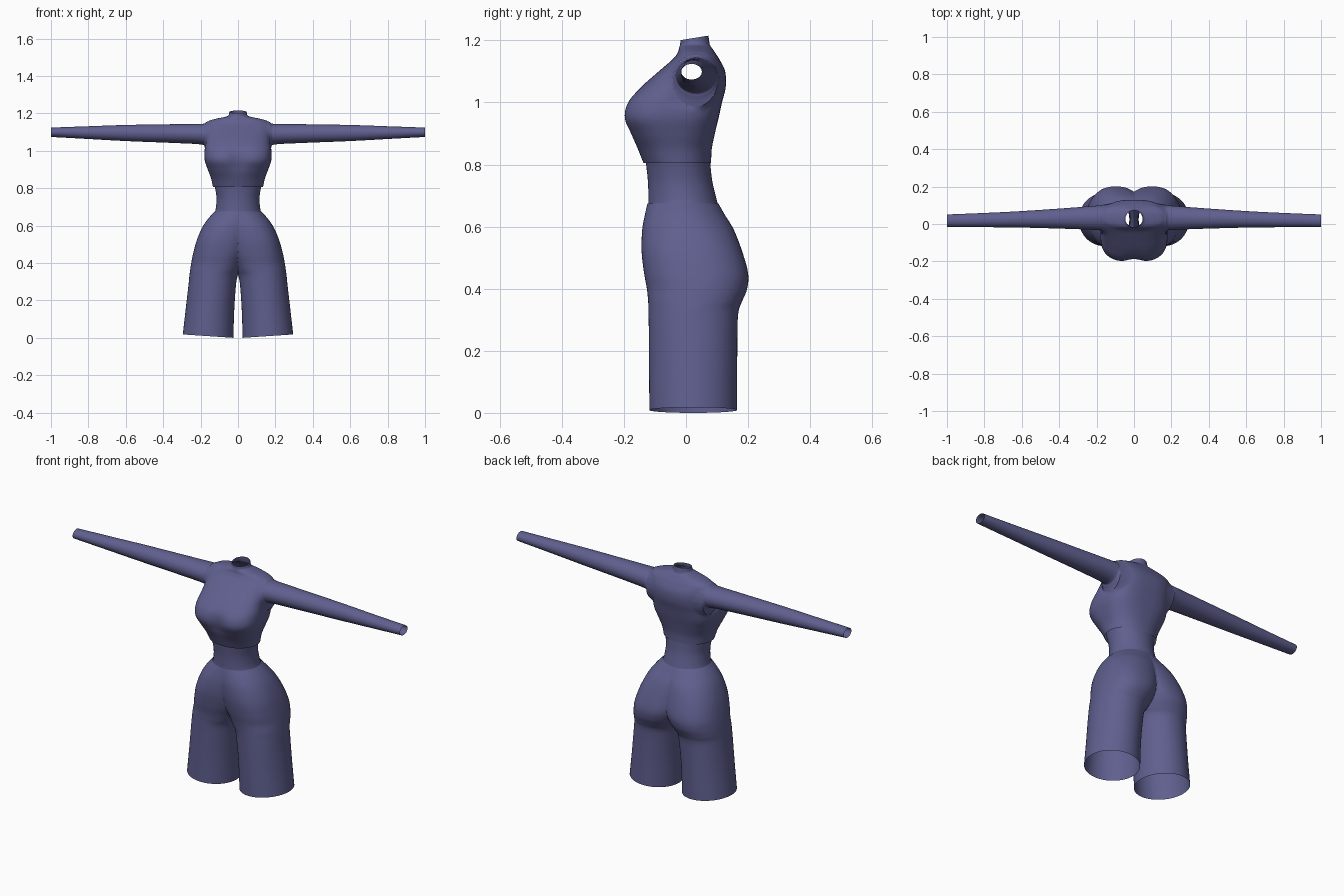
import bpy, bmesh, math
from mathutils import Vector

if "Cube" in bpy.data.objects:
    bpy.data.objects.remove(bpy.data.objects["Cube"])

fabric = bpy.data.materials.new("slate violet")
fabric.diffuse_color = (0.115, 0.115, 0.275, 1)
fabric.use_nodes = True
fabric.node_tree.nodes["Principled BSDF"].inputs["Base Color"].default_value = fabric.diffuse_color


def smooth_keys(keys, steps):
    """Catmull-Rom interpolation through rows of numbers."""
    rows = []
    for i in range(len(keys) - 1):
        p0, p1 = keys[max(i - 1, 0)], keys[i]
        p2, p3 = keys[i + 1], keys[min(i + 2, len(keys) - 1)]
        for s in range(steps):
            t = s / steps
            rows.append([0.5 * (2 * b + (c - a) * t + (2 * a - 5 * b + 4 * c - d) * t * t
                                + (3 * b - a - 3 * c + d) * t ** 3)
                         for a, b, c, d in zip(p0, p1, p2, p3)])
    rows.append(list(keys[-1]))
    return rows


def oval(cu, ru, cv, rv, n, count):
    """Superellipse points."""
    pts = []
    for k in range(count):
        a = 2 * math.pi * k / count
        c, s = math.cos(a), math.sin(a)
        pts.append((cu + ru * math.copysign(abs(c) ** (2 / n), c),
                    cv + rv * math.copysign(abs(s) ** (2 / n), s)))
    return pts


def loft(rings):
    """Open tube through a list of point rings."""
    bm = bmesh.new()
    loops = [[bm.verts.new(p) for p in ring] for ring in rings]
    for a, b in zip(loops, loops[1:]):
        for k in range(len(a)):
            j = (k + 1) % len(a)
            bm.faces.new((a[k], a[j], b[j], b[k]))
    return bm


def finish(bm, name, mirror=False, angle=50):
    me = bpy.data.meshes.new(name)
    bm.to_mesh(me)
    bm.free()
    me.materials.append(fabric)
    ob = bpy.data.objects.new(name, me)
    bpy.context.collection.objects.link(ob)
    if mirror:
        mod = ob.modifiers.new("mirror", 'MIRROR')
        mod.merge_threshold = 0.0005
    bpy.ops.object.select_all(action='DESELECT')
    ob.select_set(True)
    bpy.context.view_layer.objects.active = ob
    bpy.ops.object.shade_smooth_by_angle(angle=math.radians(angle))
    return ob


def body_rings(keys, steps, count):
    """Rows: z, centre x, half width, front y, back y, squareness."""
    return [[Vector((x, y, z)) for x, y in oval(cx, rx, (yf + yb) / 2, (yb - yf) / 2, n, count)]
            for z, cx, rx, yf, yb, n in smooth_keys(keys, steps)]


# Hips and legs: one side lofted, trimmed on the centre plane and mirrored
leg_keys = [
    (0.0, 0.160, 0.135, -0.118, 0.165, 2.0),
    (0.15, 0.150, 0.130, -0.119, 0.165, 2.0),
    (0.28, 0.138, 0.127, -0.120, 0.166, 2.1),
    (0.33, 0.131, 0.129, -0.121, 0.170, 2.1),
    (0.36, 0.122, 0.134, -0.122, 0.181, 2.2),
    (0.40, 0.108, 0.142, -0.126, 0.197, 2.2),
    (0.45, 0.093, 0.147, -0.135, 0.200, 2.3),
    (0.52, 0.074, 0.147, -0.143, 0.181, 2.3),
    (0.59, 0.048, 0.143, -0.141, 0.154, 2.2),
    (0.64, 0.020, 0.137, -0.132, 0.124, 2.1),
    (0.675, 0.0, 0.124, -0.124, 0.104, 2.0),
]
rings = body_rings(leg_keys, 6, 64)
for ring in rings:
    for p in ring:  # slanted leg hem
        p.z += 0.018 * (p.x - 0.025) / 0.27 * max(0, 1 - p.z / 0.15)
bm = loft(rings)
bmesh.ops.bisect_plane(bm, geom=bm.verts[:] + bm.edges[:] + bm.faces[:], dist=0.0003,
                       plane_co=(0, 0, 0), plane_no=(1, 0, 0), clear_inner=True)
bmesh.ops.recalc_face_normals(bm, faces=bm.faces[:])
if sum(f.normal.x * (f.calc_center_median().x - 0.12) for f in bm.faces) < 0:
    bmesh.ops.reverse_faces(bm, faces=bm.faces[:])
finish(bm, "hips_and_legs", mirror=True, angle=70)

# Waist band
waist_keys = [
    (0.66, 0, 0.128, -0.122, 0.106, 2.0),
    (0.69, 0, 0.119, -0.121, 0.098, 2.0),
    (0.75, 0, 0.115, -0.123, 0.084, 2.0),
    (0.82, 0, 0.126, -0.131, 0.077, 2.1),
]
finish(loft(body_rings(waist_keys, 5, 64)), "waist")

# Bodice with shoulders and neck
torso_keys = [
    (0.805, 0, 0.134, -0.137, 0.081, 2.1),
    (0.85, 0, 0.143, -0.156, 0.083, 2.3),
    (0.90, 0, 0.162, -0.182, 0.093, 2.6),
    (0.95, 0, 0.178, -0.202, 0.105, 2.9),
    (1.00, 0, 0.179, -0.190, 0.116, 2.9),
    (1.05, 0, 0.174, -0.145, 0.128, 2.8),
    (1.10, 0, 0.172, -0.088, 0.126, 2.8),
    (1.14, 0, 0.174, -0.042, 0.107, 2.8),
    (1.16, 0, 0.155, -0.027, 0.094, 2.5),
    (1.172, 0, 0.115, -0.023, 0.086, 2.2),
    (1.18, 0, 0.075, -0.021, 0.080, 2.0),
    (1.188, 0, 0.052, -0.019, 0.076, 2.0),
    (1.208, 0, 0.046, -0.018, 0.072, 2.0),
]
rings = body_rings(torso_keys, 6, 80)
for ring in rings:
    for p in ring:
        if p.y < -0.05:  # soft dip between the bust
            p.y += 0.017 * math.exp(-(p.x / 0.045) ** 2 - ((p.z - 0.95) / 0.06) ** 2)
        # neck opening rises towards the back
        p.z += 0.16 * (p.y - 0.027) * max(0, min(1, (p.z - 1.185) / 0.02))
bm = loft(rings)

# Armholes: open the sides, then fit the rims to clean ovals
HY, HZ, HRY, HRZ, HX = 0.030, 1.070, 0.072, 0.083, 0.172


def hole_distance(p):
    return math.hypot((p.y - HY) / HRY, (p.z - HZ) / HRZ)


inside = [v for v in bm.verts if abs(v.co.x) > 0.1 and hole_distance(v.co) < 1]
bmesh.ops.delete(bm, geom=inside, context='VERTS')
for v in bm.verts:
    if v.is_boundary and abs(v.co.x) > 0.1 and 0.95 < v.co.z < 1.18:
        d = hole_distance(v.co)
        v.co = (math.copysign(HX, v.co.x), HY + (v.co.y - HY) / d, HZ + (v.co.z - HZ) / d)
finish(bm, "bodice")

# Sleeves: x, centre y, half depth, centre z, half height
sleeve_keys = [
    (0.170, 0.030, 0.072, 1.070, 0.083),
    (0.178, 0.032, 0.068, 1.083, 0.064),
    (0.200, 0.033, 0.065, 1.089, 0.055),
    (0.350, 0.030, 0.056, 1.092, 0.050),
    (0.600, 0.025, 0.044, 1.095, 0.043),
    (0.800, 0.021, 0.038, 1.097, 0.034),
    (1.000, 0.018, 0.033, 1.099, 0.025),
]
rings = [[Vector((x, y, z)) for y, z in oval(cy, ry, cz, rz, 2.0, 48)]
         for x, cy, ry, cz, rz in smooth_keys(sleeve_keys, 4)]
finish(loft(rings), "sleeves", mirror=True, angle=60)
